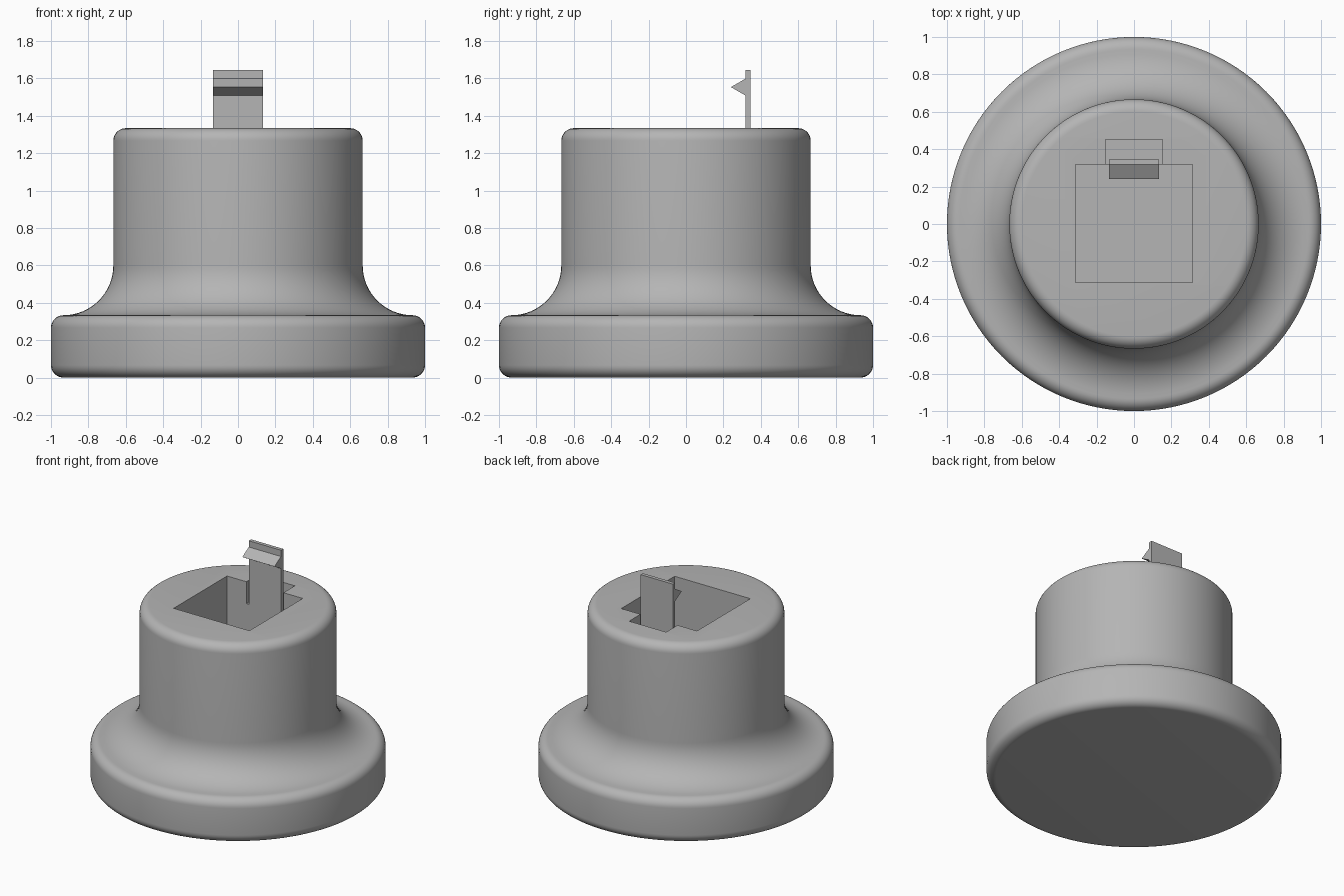
import bpy, bmesh, math

if "Cube" in bpy.data.objects:
    bpy.data.objects.remove(bpy.data.objects["Cube"])

grey = bpy.data.materials.new("light grey")
grey.diffuse_color = (0.46, 0.46, 0.46, 1)
grey.use_nodes = True
grey.node_tree.nodes["Principled BSDF"].inputs["Base Color"].default_value = grey.diffuse_color


def make_object(name, bm):
    bmesh.ops.recalc_face_normals(bm, faces=bm.faces)
    mesh = bpy.data.meshes.new(name)
    bm.to_mesh(mesh)
    bm.free()
    mesh.materials.append(grey)
    obj = bpy.data.objects.new(name, mesh)
    bpy.context.collection.objects.link(obj)
    return obj


def extruded(name, points, direction):
    """Closed prism from a 3D outline pushed along a direction."""
    bm = bmesh.new()
    face = bm.faces.new([bm.verts.new(p) for p in points])
    ext = bmesh.ops.extrude_face_region(bm, geom=[face], use_keep_orig=True)
    new = [g for g in ext["geom"] if isinstance(g, bmesh.types.BMVert)]
    bmesh.ops.translate(bm, verts=new, vec=direction)
    return make_object(name, bm)


def arc(cx, cz, r, start, end, steps):
    angles = [math.radians(start + (end - start) * i / steps) for i in range(steps + 1)]
    return [(cx + r * math.cos(a), cz + r * math.sin(a)) for a in angles]


# Round body: flanged foot, concave sweep, straight neck and rounded rim
R = 1 / 15
profile = (arc(1 - R, R, R, -90, 0, 8)
           + arc(1 - R, 1 / 3 - R, R, 0, 90, 8)
           + arc(1 - R, 0.6, 4 * R, 270, 180, 16)[1:]
           + arc(0.6, 20 * R - R, R, 0, 90, 8))
SEGMENTS = 128
bm = bmesh.new()
rings = [[bm.verts.new((r * math.cos(2 * math.pi * i / SEGMENTS),
                        r * math.sin(2 * math.pi * i / SEGMENTS), z))
          for i in range(SEGMENTS)] for r, z in profile]
for a, b in zip(rings, rings[1:]):
    for i in range(SEGMENTS):
        j = (i + 1) % SEGMENTS
        bm.faces.new((a[i], a[j], b[j], b[i]))
bm.faces.new(rings[0][::-1])
bm.faces.new(rings[-1])
body = make_object("body", bm)

# Square pocket with a shallow clip notch behind it
W, BACK, NOTCH_Z, POCKET_Z = 0.313, 0.318, 1.17, 0.667
pocket_profile = [(-W, POCKET_Z), (BACK, POCKET_Z), (BACK, 1.5), (-W, 1.5)]
notch_profile = [(BACK - 0.1, NOTCH_Z), (0.453, NOTCH_Z), (0.453, 1.6), (BACK - 0.1, 1.6)]
for name, outline, half in (("pocket_cutter", pocket_profile, W),
                            ("notch_cutter", notch_profile, 0.153)):
    cutter = extruded(name, [(-half, y, z) for y, z in outline], (2 * half, 0, 0))
    cutter.hide_render = True
    cutter.hide_set(True)
    mod = body.modifiers.new(name, 'BOOLEAN')
    mod.operation = 'DIFFERENCE'
    mod.solver = 'EXACT'
    mod.object = cutter

bpy.context.view_layer.objects.active = body
body.select_set(True)
for mod in list(body.modifiers):
    bpy.ops.object.modifier_apply(modifier=mod.name)
for obj in [o for o in bpy.data.objects if o.name.endswith("cutter")]:
    bpy.data.objects.remove(obj)
bpy.ops.object.shade_smooth_by_angle(angle=math.radians(30))

# Spring clip: thin upright strip with a pointed barb facing the pocket
clip = [(BACK, NOTCH_Z), (BACK + 0.027, NOTCH_Z), (BACK + 0.027, 1.645), (BACK, 1.645),
        (BACK, 1.598), (0.24, 1.553), (BACK, 1.508)]
extruded("clip", [(-0.133, y, z) for y, z in clip], (0.266, 0, 0))
